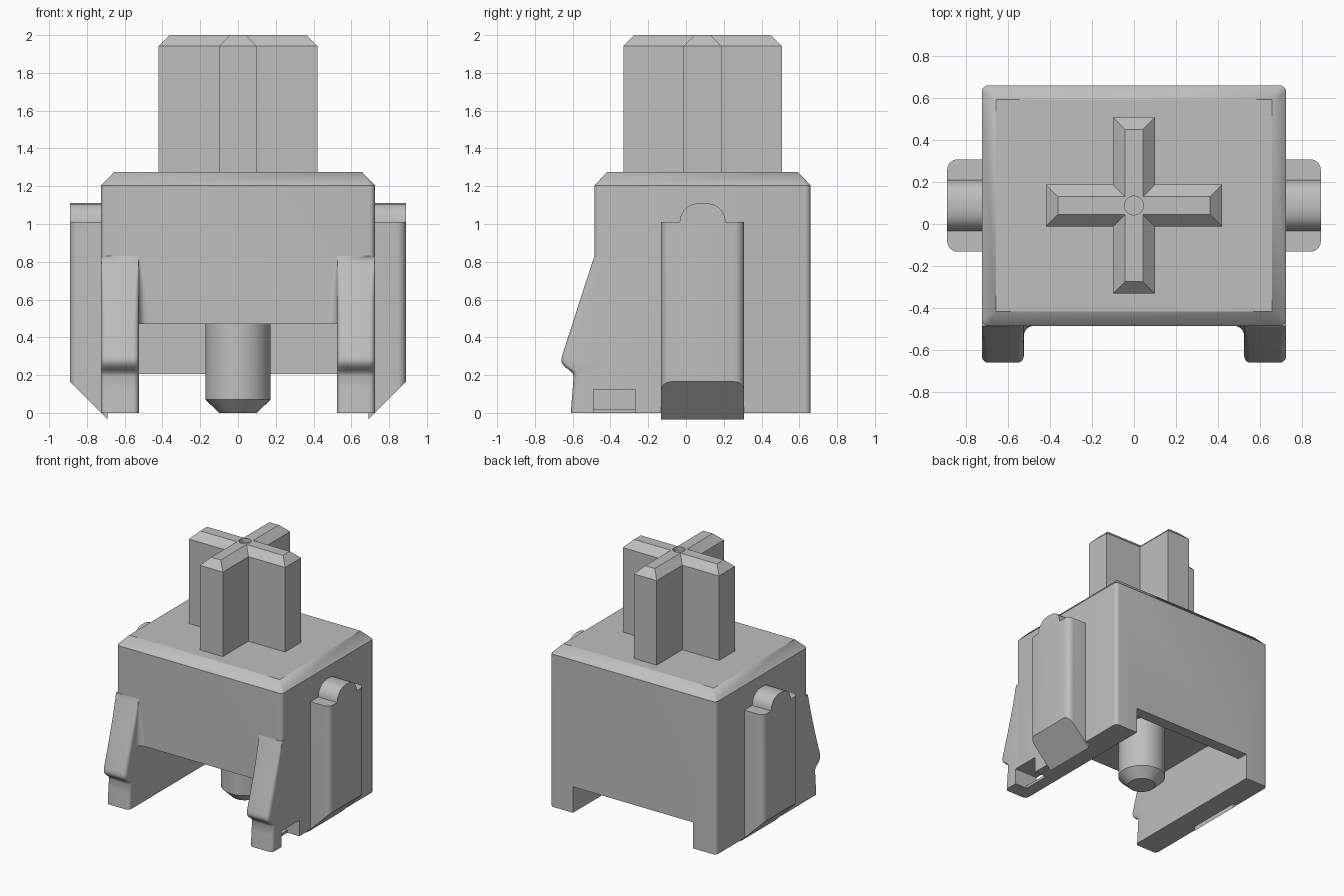
import bpy, bmesh, math
from mathutils import Vector

cube = bpy.data.objects.get("Cube")
if cube:
    bpy.data.objects.remove(cube, do_unlink=True)

GREY = (0.52, 0.52, 0.52, 1)
grey = bpy.data.materials.new("plain grey")
grey.use_nodes = True
grey.diffuse_color = GREY
grey.node_tree.nodes["Principled BSDF"].inputs["Base Color"].default_value = GREY

STEM_Y = 0.088            # shared centre of the cross, pin and rails
HALF_X, INNER_X = 0.725, 0.525
FRONT, BACK = -0.485, 0.66


def finish(bm, name, smooth=True):
    bmesh.ops.remove_doubles(bm, verts=bm.verts, dist=0.0005)
    bmesh.ops.dissolve_degenerate(bm, edges=bm.edges, dist=0.0005)
    bmesh.ops.recalc_face_normals(bm, faces=bm.faces)
    mesh = bpy.data.meshes.new(name)
    bm.to_mesh(mesh)
    bm.free()
    obj = bpy.data.objects.new(name, mesh)
    bpy.context.collection.objects.link(obj)
    mesh.materials.append(grey)
    if smooth:
        shade(obj)
    return obj


def select(obj):
    bpy.ops.object.select_all(action='DESELECT')
    obj.select_set(True)
    bpy.context.view_layer.objects.active = obj


def shade(obj):
    select(obj)
    bpy.ops.object.shade_smooth_by_angle(angle=math.radians(32))


def box(lo, hi):
    bm = bmesh.new()
    bmesh.ops.create_cube(bm, size=1)
    for v in bm.verts:
        v.co = [(a + b) / 2 + c * (b - a) for a, b, c in zip(lo, hi, v.co)]
    return bm


def loft(rings):
    """Skin a stack of equal rings and cap both ends."""
    bm = bmesh.new()
    rows = [[bm.verts.new(p) for p in ring] for ring in rings]
    n = len(rows[0])
    for a, b in zip(rows, rows[1:]):
        for i in range(n):
            j = (i + 1) % n
            bm.faces.new((a[i], a[j], b[j], b[i]))
    bm.faces.new(rows[0])
    bm.faces.new(rows[-1])
    return bm


def circle(r, z, n=48):
    return [(r * math.cos(2 * math.pi * i / n), STEM_Y + r * math.sin(2 * math.pi * i / n), z)
            for i in range(n)]


def cut(obj, bm):
    cutter = finish(bm, "cutter", False)
    cutter.hide_render = True
    select(obj)
    mod = obj.modifiers.new("cut", 'BOOLEAN')
    mod.operation = 'DIFFERENCE'
    mod.solver = 'EXACT'
    mod.object = cutter
    bpy.ops.object.modifier_apply(modifier=mod.name)
    bpy.data.objects.remove(cutter, do_unlink=True)


# Housing: rounded upright corners, chamfered top, open underside
bm = box((-HALF_X, FRONT, 0), (HALF_X, BACK, 1.275))
upright = [e for e in bm.edges if abs(e.verts[0].co.z - e.verts[1].co.z) > 1]
bmesh.ops.bevel(bm, geom=upright, offset=0.03, segments=5, profile=0.5, affect='EDGES')
rim = [e for e in bm.edges if all(v.co.z > 1.2 for v in e.verts)]
for v in bm.verts:
    if v.co.z > 1.2:
        v.co.z = 1.205
top = [f for f in bm.faces if all(v.co.z > 1.2 for v in f.verts)]
lid = bmesh.ops.extrude_face_region(bm, geom=top)
bmesh.ops.delete(bm, geom=top, context='FACES_ONLY')
mid_y = (FRONT + BACK) / 2
for v in lid["geom"]:
    if isinstance(v, bmesh.types.BMVert):
        v.co.x = math.copysign(HALF_X - 0.068, v.co.x)
        v.co.y = mid_y + math.copysign((BACK - FRONT) / 2 - 0.068, v.co.y - mid_y)
        v.co.z = 1.275
housing = finish(bm, "housing", False)
cut(housing, box((-INNER_X, -1, -1), (INNER_X, BACK - 0.09, 0.47)))
cut(housing, box((-INNER_X, 0.4, -1), (INNER_X, 1, 0.205)))
cut(housing, box((0.4, -0.7, -1), (1, -0.27, 0.125)))
shade(housing)

# Thin web left across the foot notch
finish(box((INNER_X, -0.5, 0), (0.62, -0.26, 0.02)), "notch_web")

# Cross-shaped stem with bevelled top and a small centre dimple


def cross(arm, w, z):
    pts = []
    for i in range(4):
        c, s = round(math.cos(i * math.pi / 2)), round(math.sin(i * math.pi / 2))
        for x, y in ((arm, -w), (arm, w), (w, w)):
            pts.append((c * x - s * y, STEM_Y + s * x + c * y, z))
    return pts


stem = finish(loft([cross(0.42, 0.1, 1.25), cross(0.42, 0.1, 1.942),
                    cross(0.362, 0.042, 2)]), "cross_stem", False)
cut(stem, loft([circle(0.045, 1.97, 24), circle(0.045, 2.1, 24)]))
shade(stem)

# Guide pin under the housing
finish(loft([circle(0.1, 0), circle(0.172, 0.07), circle(0.172, 0.5)]), "guide_pin")

# Front legs: (height, front depth) stations from the foot up the ramp
LEG = [(0, -0.61), (0.125, -0.6), (0.125, -0.6), (0.195, -0.595), (0.21, -0.6),
       (0.225, -0.615), (0.24, -0.638), (0.255, -0.652), (0.27, -0.659), (0.285, -0.66),
       (0.305, -0.655), (0.47, -0.602), (0.47, -0.602), (0.68, -0.534),
       (0.76, -0.508), (0.8, -0.495), (0.83, FRONT)]
ANGLES = [i * math.pi / 10 for i in range(6)]


def leg_ring(side, index):
    z, y = LEG[index]
    depth = FRONT - y
    blend = min(0.05, depth * 0.6) if index >= 12 else 0
    r = min(0.03, depth * 0.4)
    rear = -0.49 if side > 0 and index < 2 else -0.45
    root = min(FRONT, rear)
    pts = [(INNER_X - blend, rear)]
    pts += [(INNER_X - blend * (1 - math.sin(a)), root - blend * (1 - math.cos(a))) for a in ANGLES]
    pts += [(INNER_X + r * (1 - math.cos(a)), y + r * (1 - math.sin(a))) for a in ANGLES]
    pts += [(HALF_X - r * (1 - math.sin(a)), y + r * (1 - math.cos(a))) for a in ANGLES]
    pts.append((HALF_X, rear))
    return [(side * px, py, z) for px, py in pts]


# Side rails with slanted foot and a rounded bump on top
for side, label in ((1, "left"), (-1, "right")):
    finish(loft([leg_ring(side, i) for i in range(len(LEG))]), label + "_front_leg")

    x0, x1 = sorted((side * 0.69, side * 0.89))
    bm = box((x0, STEM_Y - 0.22, -0.1), (x1, STEM_Y + 0.22, 1.01))
    edges = [e for e in bm.edges if all(abs(v.co.x) > 0.8 for v in e.verts)
             and abs(e.verts[0].co.z - e.verts[1].co.z) > 1]
    bmesh.ops.bevel(bm, geom=edges, offset=0.05, segments=6, profile=0.5, affect='EDGES')
    bmesh.ops.bisect_plane(bm, geom=bm.verts[:] + bm.edges[:] + bm.faces[:],
                           plane_co=Vector((side * HALF_X, 0, 0)),
                           plane_no=Vector((side, 0, -1)), clear_outer=True)
    bmesh.ops.holes_fill(bm, edges=[e for e in bm.edges if e.is_boundary], sides=0)
    finish(bm, label + "_rail")

    arch = [(STEM_Y + 0.122, 0.95)]
    arch += [(STEM_Y + 0.022 + 0.1 * math.cos(a), 1.01 + 0.1 * math.sin(a)) for a in ANGLES]
    arch += [(2 * STEM_Y - y, z) for y, z in reversed(arch)]
    finish(loft([[(x, y, z) for y, z in arch] for x in (side * 0.69, side * 0.89)]),
           label + "_rail_bump")
